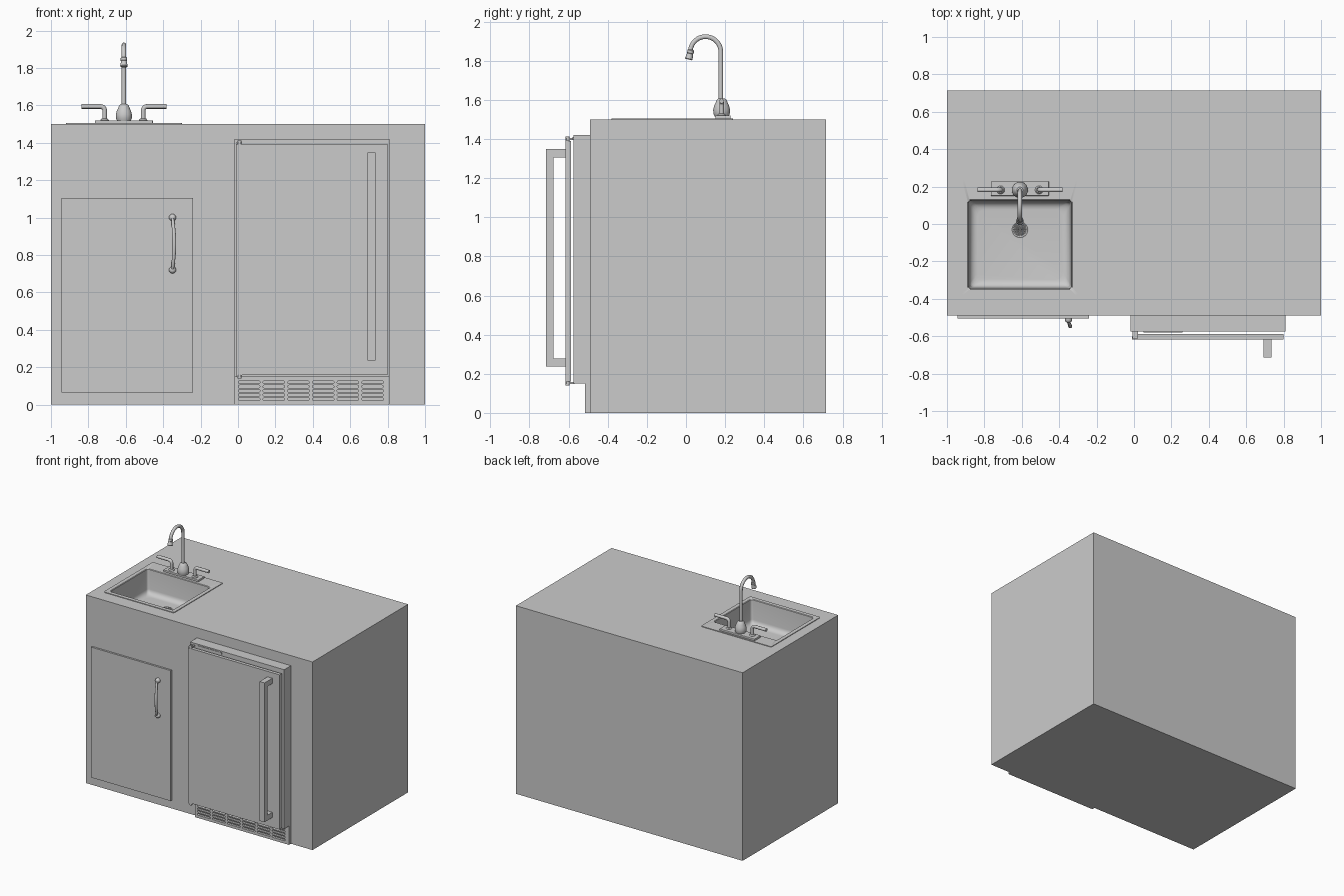
import bpy, bmesh
from math import sin, cos, pi, radians
from mathutils import Matrix, Vector

if "Cube" in bpy.data.objects:
    bpy.data.objects.remove(bpy.data.objects["Cube"])


def finish(name, bm, smooth=False):
    bmesh.ops.recalc_face_normals(bm, faces=bm.faces)
    me = bpy.data.meshes.new(name)
    bm.to_mesh(me)
    bm.free()
    ob = bpy.data.objects.new(name, me)
    bpy.context.collection.objects.link(ob)
    if smooth:
        activate(ob)
        bpy.ops.object.shade_smooth_by_angle(angle=radians(35))
    return ob


def activate(ob):
    bpy.ops.object.select_all(action='DESELECT')
    ob.select_set(True)
    bpy.context.view_layer.objects.active = ob


def box(name, x0, x1, y0, y1, z0, z1, bevel=0):
    bm = bmesh.new()
    m = Matrix.Translation(((x0 + x1) / 2, (y0 + y1) / 2, (z0 + z1) / 2))
    bmesh.ops.create_cube(bm, size=1, matrix=m @ Matrix.Diagonal((x1 - x0, y1 - y0, z1 - z0, 1)))
    if bevel:
        bmesh.ops.bevel(bm, geom=bm.edges[:], offset=bevel, segments=2, affect='EDGES', profile=0.5)
    return finish(name, bm)


def rounded_rect(x0, x1, y0, y1, r, n=4):
    pts = []
    for k, (cx, cy) in enumerate([(x1 - r, y1 - r), (x0 + r, y1 - r), (x0 + r, y0 + r), (x1 - r, y0 + r)]):
        for i in range(n + 1):
            a = pi / 2 * (k + i / n)
            pts.append((cx + r * cos(a), cy + r * sin(a)))
    return pts


def loft(bm, loops, cap_start=False, cap_end=False):
    rings = [[bm.verts.new(p) for p in loop] for loop in loops]
    n = len(rings[0])
    for a, b in zip(rings, rings[1:]):
        for i in range(n):
            j = (i + 1) % n
            bm.faces.new((a[i], a[j], b[j], b[i]))
    if cap_start:
        bm.faces.new(rings[0])
    if cap_end:
        bm.faces.new(rings[-1])


def lathe(name, profile, loc, axis=(0, 0, 1), n=24):
    # profile: (radius, height) pairs, spun round the given axis
    rot = Vector((0, 0, 1)).rotation_difference(Vector(axis)).to_matrix()
    bm = bmesh.new()
    loft(bm, [[Vector(loc) + rot @ Vector((r * cos(2 * pi * i / n), r * sin(2 * pi * i / n), h))
               for i in range(n)] for r, h in profile], True, True)
    return finish(name, bm, True)


def tube(name, pts, r, radii=None):
    cu = bpy.data.curves.new(name, 'CURVE')
    cu.dimensions = '3D'
    cu.bevel_depth = r
    cu.bevel_resolution = 3
    cu.use_fill_caps = True
    sp = cu.splines.new('POLY')
    sp.points.add(len(pts) - 1)
    for i, p in enumerate(pts):
        sp.points[i].co = (*p, 1)
        sp.points[i].radius = radii[i] if radii else 1
    ob = bpy.data.objects.new(name, cu)
    bpy.context.collection.objects.link(ob)
    activate(ob)
    bpy.ops.object.convert(target='MESH')
    ob = bpy.context.object
    bpy.ops.object.shade_smooth_by_angle(angle=radians(40))
    return ob


def cut(ob, cutter):
    cutter.hide_render = True
    mod = ob.modifiers.new('cut', 'BOOLEAN')
    mod.operation = 'DIFFERENCE'
    mod.solver = 'EXACT'
    mod.object = cutter
    activate(ob)
    bpy.ops.object.modifier_apply(modifier=mod.name)
    bpy.data.objects.remove(cutter)


# Island body with a pocket for the sink
body = box('island_body', -1, 1, -0.49, 0.715, 0, 1.5)
cut(body, box('sink_cutter', -0.9, -0.32, -0.36, 0.14, 1.27, 1.6))

# Sink: flange, tapered walls, filleted floor
X0, X1, Y0, Y1, TOP = -0.89, -0.33, -0.35, 0.13, 1.505
rings = [((-0.92, -0.30, -0.38, 0.24), 0.012, 1.499), ((-0.92, -0.30, -0.38, 0.24), 0.012, TOP)]
for inset, z in [(0, TOP), (0.004, TOP - 0.004), (0.012, 1.35)] + [
        (0.012 + 0.04 * (1 - cos(a)), 1.35 - 0.04 * sin(a)) for a in [pi / 2 * i / 5 for i in range(1, 6)]]:
    rings.append(((X0 + inset, X1 - inset, Y0 + inset, Y1 - inset), 0.012 + inset * 0.6, z))
bm = bmesh.new()
loft(bm, [[(x, y, z) for x, y in rounded_rect(*r, rad)] for r, rad, z in rings], cap_end=True)
sink = finish('sink_basin', bm, True)
# the basin is open, so make its normals face up and inward
if max(sink.data.polygons, key=lambda p: len(p.vertices)).normal.z < 0:
    sink.data.flip_normals()

# Drain ring and mesh strainer
lathe('drain_ring', [(0.046, 0), (0.046, 0.004), (0.042, 0.006), (0.036, 0.003), (0.034, 0.001)],
      (-0.61, -0.03, 1.309))
bm = bmesh.new()
loft(bm, [[(-0.61 + r * cos(2 * pi * i / 20), -0.03 + r * sin(2 * pi * i / 20), 1.314)
           for i in range(20)] for r in (0.036, 0.028, 0.02, 0.012, 0.005)], cap_end=True)
strainer = finish('drain_strainer', bm)
wire = strainer.modifiers.new('mesh', 'WIREFRAME')
wire.thickness = 0.003

# Faucet base, bell, gooseneck and spray head
FX, FY = -0.61, 0.182
box('faucet_base', -0.765, -0.455, 0.15, 0.228, 1.502, 1.52, 0.004)
lathe('faucet_bell', [(0.036, 1.515), (0.042, 1.53), (0.043, 1.55), (0.038, 1.57), (0.031, 1.585),
                      (0.025, 1.6), (0.016, 1.607)], (FX, FY, 0))
neck = [(FX, 0.178, 1.58), (FX, 0.178, 1.70)]
neck += [(FX, 0.1 + 0.078 * cos(a), 1.845 + 0.078 * sin(a)) for a in [radians(168) * i / 18 for i in range(19)]]
neck.append((FX, 0.02, 1.84))
tube('faucet_neck', neck, 0.0125)
lathe('faucet_head', [(0.013, -0.005), (0.017, 0), (0.017, 0.014), (0.015, 0.016), (0.02, 0.043), (0.018, 0.047)],
      (FX, 0.025, 1.852), (0, -0.25, -1))

# Pair of lever taps
for side, label in ((-1, 'left'), (1, 'right')):
    px = FX + side * 0.103
    bend = [(px + side * 0.022 * (1 - cos(a)), FY, 1.572 + 0.022 * sin(a)) for a in [pi / 2 * i / 6 for i in range(7)]]
    tube(label + '_tap_lever', [(px, FY, 1.515)] + bend + [(FX + side * 0.228, FY, 1.594)], 0.0125)
    lathe(label + '_tap_collar', [(0.022, 1.515), (0.022, 1.522), (0.015, 1.53)], (px, FY, 0))

# Cabinet door with bowed pull
box('cabinet_door', -0.945, -0.24, -0.505, -0.48, 0.065, 1.105)
pull, radii = [], []
for i in range(17):
    t = i / 16
    s = sin(pi * t)
    pull.append((-0.35 + 0.009 * s, -0.518 - 0.028 * s ** 0.7, 1.0 - 0.28 * t))
    radii.append(0.8 + 0.35 * s)
tube('cabinet_pull', pull, 0.0095, radii)
for z, label in ((1.0, 'upper'), (0.72, 'lower')):
    lathe(label + '_pull_mount', [(0.019, 0), (0.019, 0.012), (0.015, 0.02), (0.007, 0.025)],
          (-0.35, -0.503, z), (0, -1, 0), 16)

# Fridge case, door, hinges and bar handle
box('fridge_case', -0.02, 0.81, -0.575, -0.48, 0.15, 1.42)
box('fridge_top_strip', 0.05, 0.26, -0.579, -0.57, 1.395, 1.41)
box('fridge_door_front', -0.01, 0.80, -0.617, -0.601, 0.158, 1.392)
box('fridge_door_back', -0.008, 0.798, -0.601, -0.587, 0.16, 1.39)
for z, label in ((1.4, 'upper'), (0.152, 'lower')):
    box(label + '_hinge_plate', -0.008, 0.022, -0.612, -0.57, z - 0.005, z + 0.005)
    lathe(label + '_hinge_pin', [(0.01, -0.013), (0.01, 0.013)], (0.008, -0.605, z), n=16)
box('fridge_handle_bar', 0.692, 0.735, -0.715, -0.678, 0.237, 1.348)
for z, label in ((0.237, 'lower'), (1.306, 'upper')):
    box(label + '_handle_post', 0.692, 0.735, -0.68, -0.615, z, z + 0.042)

# Vent grille: six groups of five slots
grille = box('vent_grille', -0.02, 0.81, -0.515, -0.48, 0, 0.15)
bm = bmesh.new()
for g in range(6):
    for row in range(5):
        x, z = 0.002 + g * 0.132, 0.022 + row * 0.0225
        outline = rounded_rect(x, x + 0.115, z, z + 0.014, 0.0065, 3)
        loft(bm, [[(a, y, b) for a, b in outline] for y in (-0.53, -0.497)], True, True)
cut(grille, finish('slot_cutter', bm))
